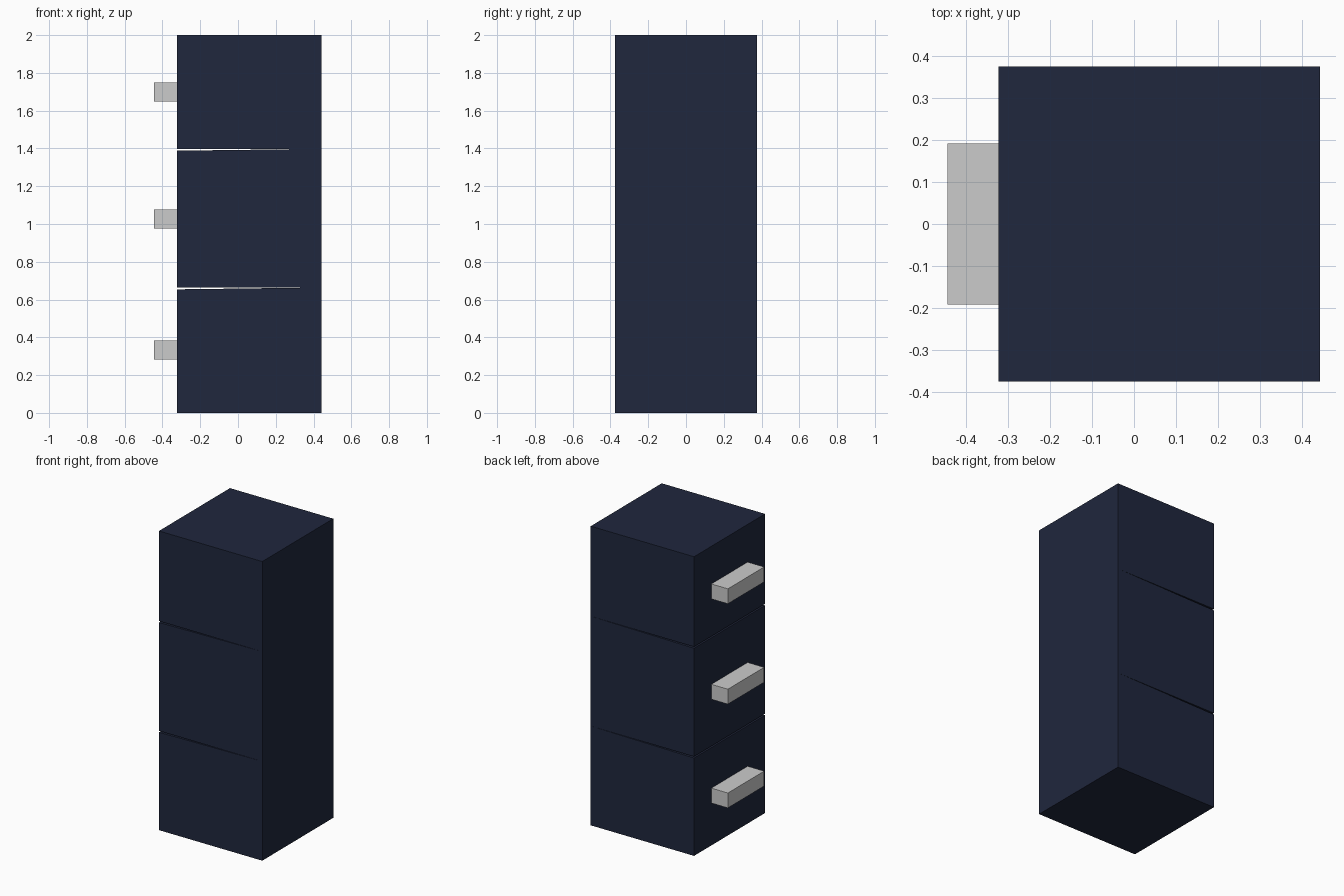
import bpy, bmesh

if "Cube" in bpy.data.objects:
    bpy.data.objects.remove(bpy.data.objects["Cube"])

navy = bpy.data.materials.new("navy")
navy.diffuse_color = (0.014, 0.02, 0.047, 1)
navy.use_nodes = True
navy.node_tree.nodes["Principled BSDF"].inputs["Base Color"].default_value = navy.diffuse_color

LEFT, RIGHT, HALF_Y = -0.322, 0.442, 0.375


def extrude_profile(name, profile, half_y, material=None):
    """Extrude an x-z outline symmetrically along y."""
    bm = bmesh.new()
    face = bm.faces.new([bm.verts.new((x, -half_y, z)) for x, z in profile])
    ext = bmesh.ops.extrude_face_region(bm, geom=[face])["geom"]
    moved = [v for v in ext if isinstance(v, bmesh.types.BMVert)]
    bmesh.ops.translate(bm, verts=moved, vec=(0, 2 * half_y, 0))
    bmesh.ops.recalc_face_normals(bm, faces=bm.faces)
    mesh = bpy.data.meshes.new(name)
    bm.to_mesh(mesh)
    bm.free()
    obj = bpy.data.objects.new(name, mesh)
    bpy.context.collection.objects.link(obj)
    if material:
        mesh.materials.append(material)
    return obj


# Drawer blocks: a hairline gap tapers shut towards the back panel side
seams = [0.0, 0.664, 1.398, 2.0]
for i, (z0, z1) in enumerate(zip(seams, seams[1:])):
    gap = 0.01 if i < 2 else 0
    extrude_profile(f"drawer_{i + 1}",
                    [(LEFT, z0), (RIGHT, z0), (RIGHT, z1), (LEFT, z1 - gap)],
                    HALF_Y, navy)

# Drawer handles on the left side
for i, z in enumerate((0.333, 1.027, 1.698)):
    extrude_profile(f"handle_{i + 1}",
                    [(-0.444, z - 0.05), (LEFT, z - 0.05),
                     (LEFT, z + 0.05), (-0.444, z + 0.05)], 0.192)
